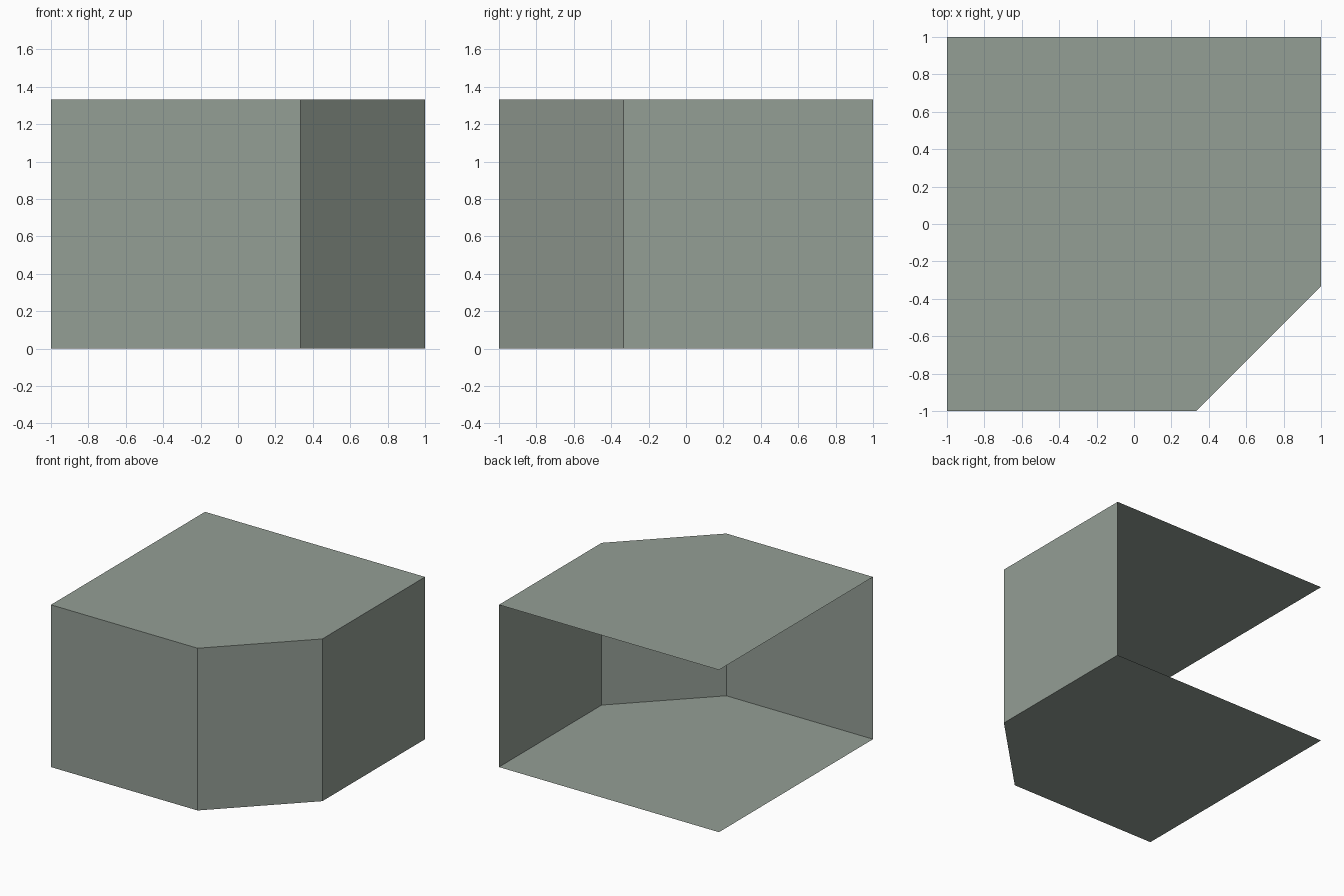
import bpy

if "Cube" in bpy.data.objects:
    bpy.data.objects.remove(bpy.data.objects["Cube"])

H = 1.333          # room height
C = 0.333          # where the chamfered corner starts

mat = bpy.data.materials.new("grey_green")
mat.diffuse_color = (0.296, 0.342, 0.301, 1.0)
mat.use_nodes = True
mat.node_tree.nodes["Principled BSDF"].inputs["Base Color"].default_value = mat.diffuse_color

# Plan outline, counter-clockwise from the back left corner
outline = [(-1, 1), (-1, -1), (C, -1), (1, -C), (1, 1)]


def sheet(name, verts):
    """One thin flat panel."""
    mesh = bpy.data.meshes.new(name)
    mesh.from_pydata(verts, [], [list(range(len(verts)))])
    mesh.materials.append(mat)
    obj = bpy.data.objects.new(name, mesh)
    bpy.context.collection.objects.link(obj)


# Floor and ceiling
sheet("floor", [(x, y, 0) for x, y in reversed(outline)])
sheet("ceiling", [(x, y, H) for x, y in outline])

# Front, chamfered corner and right walls; left and back stay open
for i, name in enumerate(("front_wall", "corner_wall", "right_wall"), start=1):
    a, b = outline[i], outline[i + 1]
    sheet(name, [(*a, 0), (*b, 0), (*b, H), (*a, H)])
